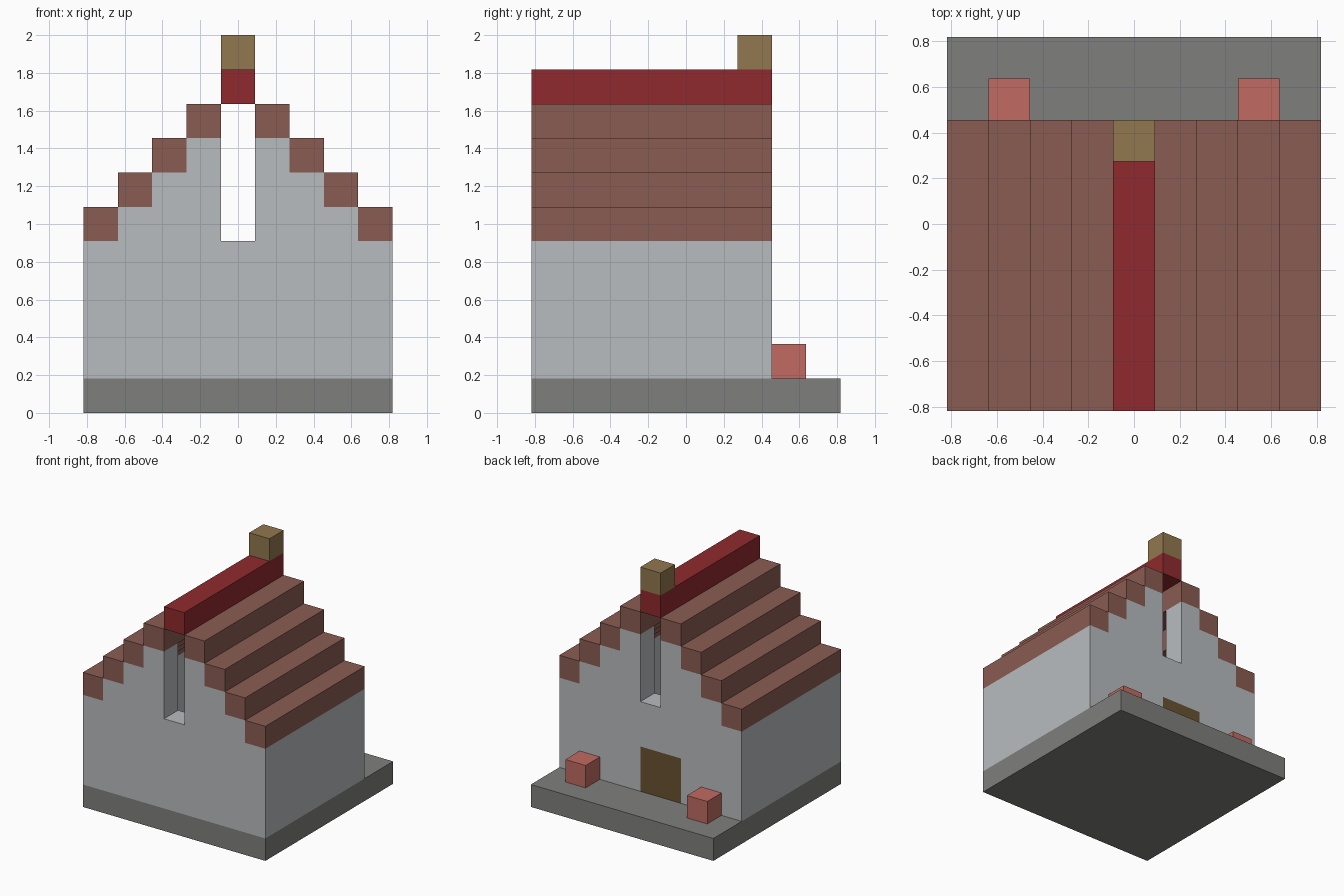
import bpy
import bmesh

U = 2 / 11  # one building block; all sizes below are in blocks

if "Cube" in bpy.data.objects:
    bpy.data.objects.remove(bpy.data.objects["Cube"], do_unlink=True)


def linear(c):
    c /= 255
    return c / 12.92 if c <= 0.04045 else ((c + 0.055) / 1.055) ** 2.4


def material(name, r, g, b):
    mat = bpy.data.materials.new(name)
    mat.use_nodes = True
    colour = (linear(r), linear(g), linear(b), 1)
    mat.diffuse_color = colour
    bsdf = mat.node_tree.nodes["Principled BSDF"]
    bsdf.inputs["Base Color"].default_value = colour
    bsdf.inputs["Roughness"].default_value = 0.9
    return mat


stone = material("dark stone", 127, 127, 125)
plaster = material("pale plaster", 184, 188, 191)
tile = material("brown tile", 138, 92, 82)
ridge_red = material("ridge red", 143, 42, 45)
tan = material("chimney tan", 145, 120, 78)
pink = material("flower pink", 193, 107, 98)
wood = material("door wood", 105, 82, 48)


def extrude(name, outline, y0, y1, mat):
    """Extrude an (x, z) outline from y0 to y1."""
    bm = bmesh.new()
    face = bm.faces.new([bm.verts.new((x * U, y0 * U, z * U)) for x, z in outline])
    new = bmesh.ops.extrude_face_region(bm, geom=[face])["geom"]
    verts = [v for v in new if isinstance(v, bmesh.types.BMVert)]
    bmesh.ops.translate(bm, verts=verts, vec=(0, (y1 - y0) * U, 0))
    bmesh.ops.recalc_face_normals(bm, faces=bm.faces)
    mesh = bpy.data.meshes.new(name)
    bm.to_mesh(mesh)
    bm.free()
    mesh.materials.append(mat)
    obj = bpy.data.objects.new(name, mesh)
    bpy.context.collection.objects.link(obj)
    return obj


def box(name, x, y, z, mat):
    outline = [(x[0], z[0]), (x[1], z[0]), (x[1], z[1]), (x[0], z[1])]
    return extrude(name, outline, y[0], y[1], mat)


FRONT, BACK = -4.5, 2.5

# Ground slab
box("base", (-4.5, 4.5), (-4.5, 4.5), (0, 1), stone)

# Stepped gable outline with a tall window slot, open up to the ridge
half = [(4.5, 1), (4.5, 5)]
for i in range(3):
    half += [(3.5 - i, 5 + i), (3.5 - i, 6 + i)]
half += [(0.5, 8), (0.5, 5)]
gable = half + [(-x, z) for x, z in reversed(half)]
doorway = [(-1.5, 1), (-1.5, 3), (0.5, 3), (0.5, 1)]

extrude("front_gable", gable, FRONT, FRONT + 1, plaster)
extrude("back_gable", gable + doorway, BACK - 1, BACK, plaster)
box("door", (-1.5, 0.5), (BACK - 1, BACK), (1, 3), wood)

# Side walls, roof steps and flower blocks on both sides
for side, s in (("left", 1), ("right", -1)):
    box(side + "_wall", sorted((3.5 * s, 4.5 * s)), (FRONT + 1, BACK - 1), (1, 5), plaster)
    for i in range(4):
        x = sorted(((3.5 - i) * s, (4.5 - i) * s))
        box(f"{side}_roof_step_{i + 1}", x, (FRONT, BACK), (5 + i, 6 + i), tile)
    box(side + "_flower_block", sorted((2.5 * s, 3.5 * s)), (BACK, BACK + 1), (1, 2), pink)

# Ridge beam and chimney
box("roof_ridge", (-0.5, 0.5), (FRONT, BACK), (9, 10), ridge_red)
box("chimney", (-0.5, 0.5), (BACK - 1, BACK), (10, 11), tan)
